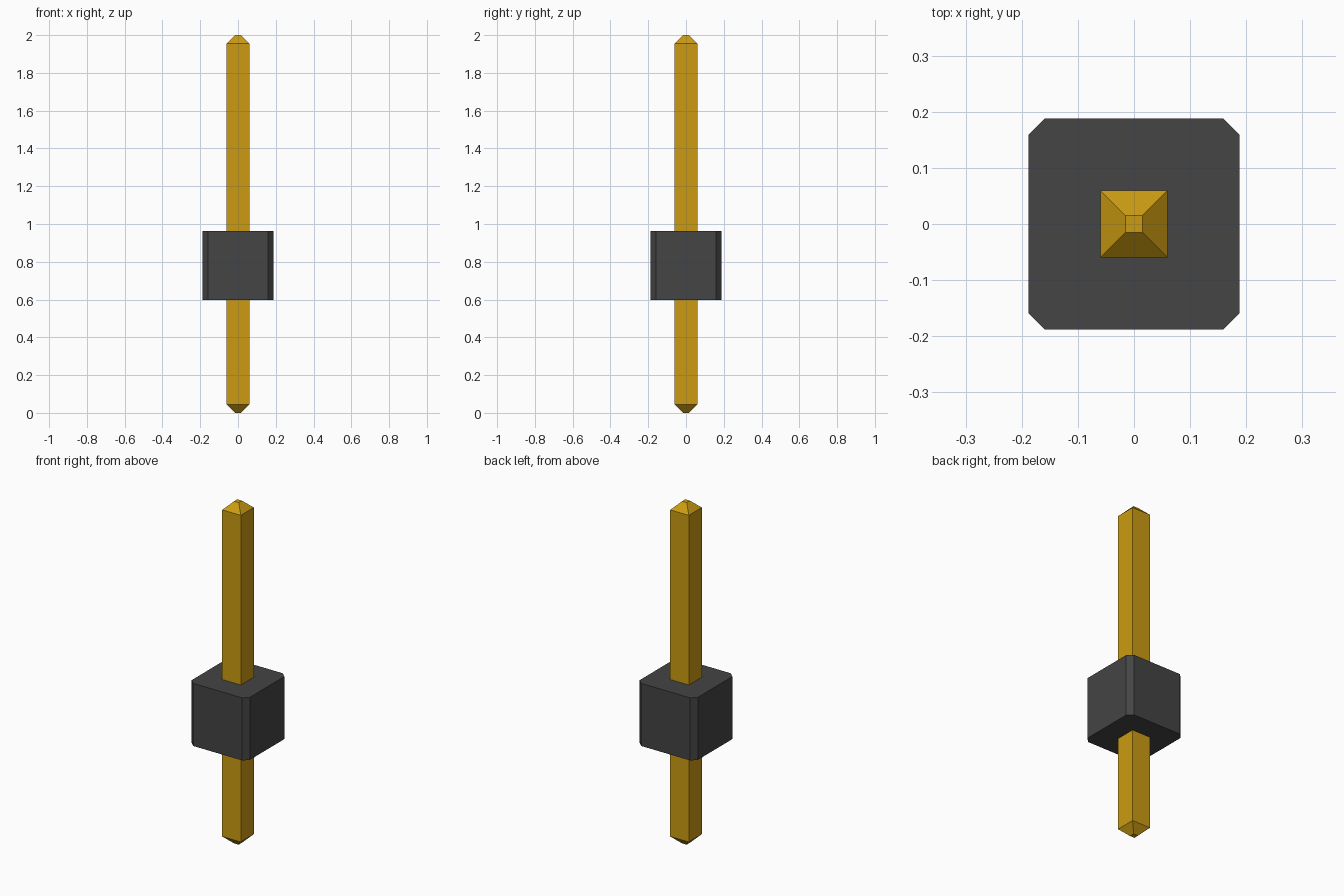
import bpy, bmesh

if "Cube" in bpy.data.objects:
    bpy.data.objects.remove(bpy.data.objects["Cube"])


def material(name, rgb):
    mat = bpy.data.materials.new(name)
    mat.diffuse_color = (*rgb, 1.0)
    mat.use_nodes = True
    mat.node_tree.nodes["Principled BSDF"].inputs["Base Color"].default_value = mat.diffuse_color
    return mat


def loft(name, sections, mat):
    """Skin a stack of (outline, z) cross-sections and cap both ends."""
    bm = bmesh.new()
    rings = [[bm.verts.new((x, y, z)) for x, y in outline] for outline, z in sections]
    for low, high in zip(rings, rings[1:]):
        n = len(low)
        for i in range(n):
            j = (i + 1) % n
            bm.faces.new((low[i], low[j], high[j], high[i]))
    bm.faces.new(rings[0][::-1])
    bm.faces.new(rings[-1])
    mesh = bpy.data.meshes.new(name)
    bm.to_mesh(mesh)
    bm.free()
    mesh.materials.append(mat)
    obj = bpy.data.objects.new(name, mesh)
    bpy.context.collection.objects.link(obj)
    return obj


def square(h):
    return [(-h, -h), (h, -h), (h, h), (-h, h)]


def chamfered_square(h, c):
    k = h - c
    return [(-k, -h), (k, -h), (h, -k), (h, k), (k, h), (-k, h), (-h, k), (-h, -k)]


gold = material("gold", (0.60, 0.33, 0.006))
black = material("black plastic", (0.058, 0.058, 0.058))

# Square metal pin with a blunt pyramid tip at each end
half, tip = 0.06, 0.015
rise = half - tip
loft("pin", [(square(tip), 0.0), (square(half), rise),
             (square(half), 2.0 - rise), (square(tip), 2.0)], gold)

# Plastic housing with cut vertical corners
outline = chamfered_square(0.188, 0.029)
loft("housing", [(outline, 0.597), (outline, 0.963)], black)
